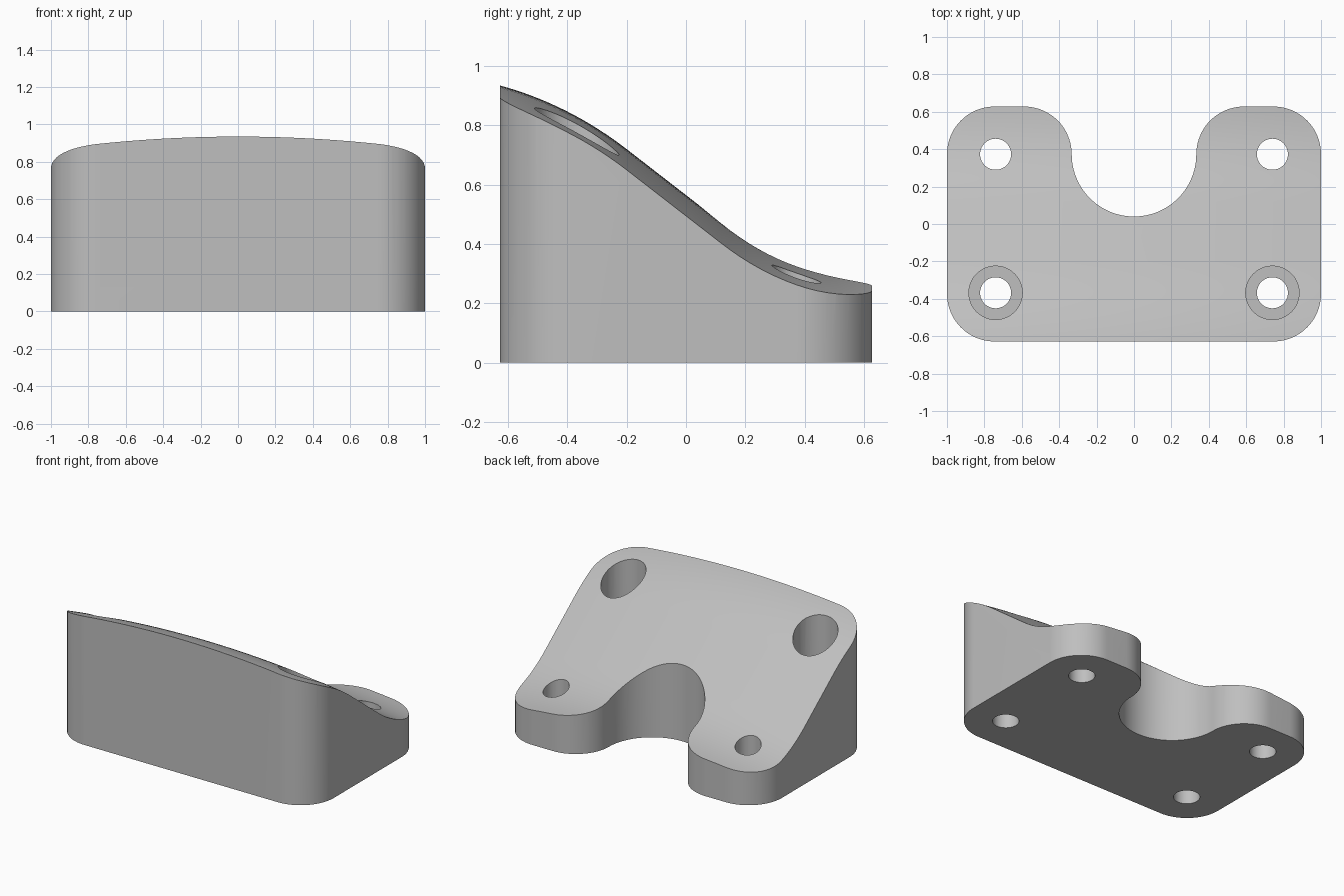
import bpy, bmesh, math
from mathutils import Vector
from mathutils.geometry import interpolate_bezier

if "Cube" in bpy.data.objects:
    bpy.data.objects.remove(bpy.data.objects["Cube"])

grey = bpy.data.materials.new("plain grey")
grey.use_nodes = True
colour = (0.52, 0.52, 0.52, 1)
grey.diffuse_color = colour
grey.node_tree.nodes["Principled BSDF"].inputs["Base Color"].default_value = colour


def make_object(name, bm):
    bmesh.ops.recalc_face_normals(bm, faces=bm.faces)
    mesh = bpy.data.meshes.new(name)
    bm.to_mesh(mesh)
    bm.free()
    mesh.materials.append(grey)
    obj = bpy.data.objects.new(name, mesh)
    bpy.context.collection.objects.link(obj)
    return obj


def arc(cx, cy, r, start, end, steps):
    return [(cx + r * math.cos(math.radians(start + (end - start) * i / steps)),
             cy + r * math.sin(math.radians(start + (end - start) * i / steps)))
            for i in range(steps + 1)]


def prism(name, outline, bottom, top):
    bm = bmesh.new()
    base = bm.faces.new([bm.verts.new((x, y, bottom)) for x, y in outline])
    walls = bmesh.ops.extrude_face_region(bm, geom=[base])["geom"]
    for v in walls:
        if isinstance(v, bmesh.types.BMVert):
            v.co.z = top
    return make_object(name, bm)


def combine(obj, tool, operation):
    mod = obj.modifiers.new(operation.title(), "BOOLEAN")
    mod.operation, mod.solver, mod.object = operation, "EXACT", tool
    bpy.context.view_layer.objects.active = obj
    bpy.ops.object.modifier_apply(modifier=mod.name)
    bpy.data.objects.remove(tool)


# Outline: rounded plate with a round notch in the back
R = 0.255
half = (arc(0.745, -0.373, R, -90, 0, 20) + arc(0.745, 0.373, R, 0, 90, 20)
        + arc(0.588, 0.373, R, 90, 180, 20) + arc(0, 0.373, 0.333, 0, -90, 24)[1:])
outline = half + [(-x, y) for x, y in reversed(half[:-1])]
body = prism("wedge_bracket", outline, 0, 1.5)

# Crowned S-shaped top: slope profile swept across a shallow arch
upper = interpolate_bezier(Vector((-0.628, 0.935)), Vector((-0.5, 0.9)),
                           Vector((-0.35, 0.836)), Vector((-0.2, 0.72)), 16)
lower = interpolate_bezier(Vector((0.12, 0.472)), Vector((0.27, 0.356)),
                           Vector((0.43, 0.295)), Vector((0.628, 0.282)), 16)
profile = [Vector((-0.7, 0.957))] + upper + lower + [Vector((0.7, 0.279))]
bm = bmesh.new()
columns = 32
rows = []
for p in profile:
    xs = [1.1 * (2 * i / columns - 1) for i in range(columns + 1)]
    rows.append([bm.verts.new((x, p[0], p[1] - 0.07 * x * x)) for x in xs])
for a, b in zip(rows, rows[1:]):
    for i in range(columns):
        bm.faces.new((a[i], a[i + 1], b[i + 1], b[i]))
for g in bmesh.ops.extrude_face_region(bm, geom=bm.faces[:])["geom"]:
    if isinstance(g, bmesh.types.BMVert):
        g.co.z = -0.5
combine(body, make_object("top_shape", bm), "INTERSECT")

# Four through holes, with deep counterbores at the tall front
for x in (-0.74, 0.74):
    for y in (-0.368, 0.373):
        combine(body, prism("hole", arc(x, y, 0.083, 0, 360, 40)[:-1], -1, 2), "DIFFERENCE")
    combine(body, prism("counterbore", arc(x, -0.368, 0.143, 0, 360, 48)[:-1], 0.25, 2), "DIFFERENCE")

bpy.ops.object.select_all(action="DESELECT")
body.select_set(True)
bpy.context.view_layer.objects.active = body
bpy.ops.object.shade_smooth_by_angle(angle=math.radians(30))
